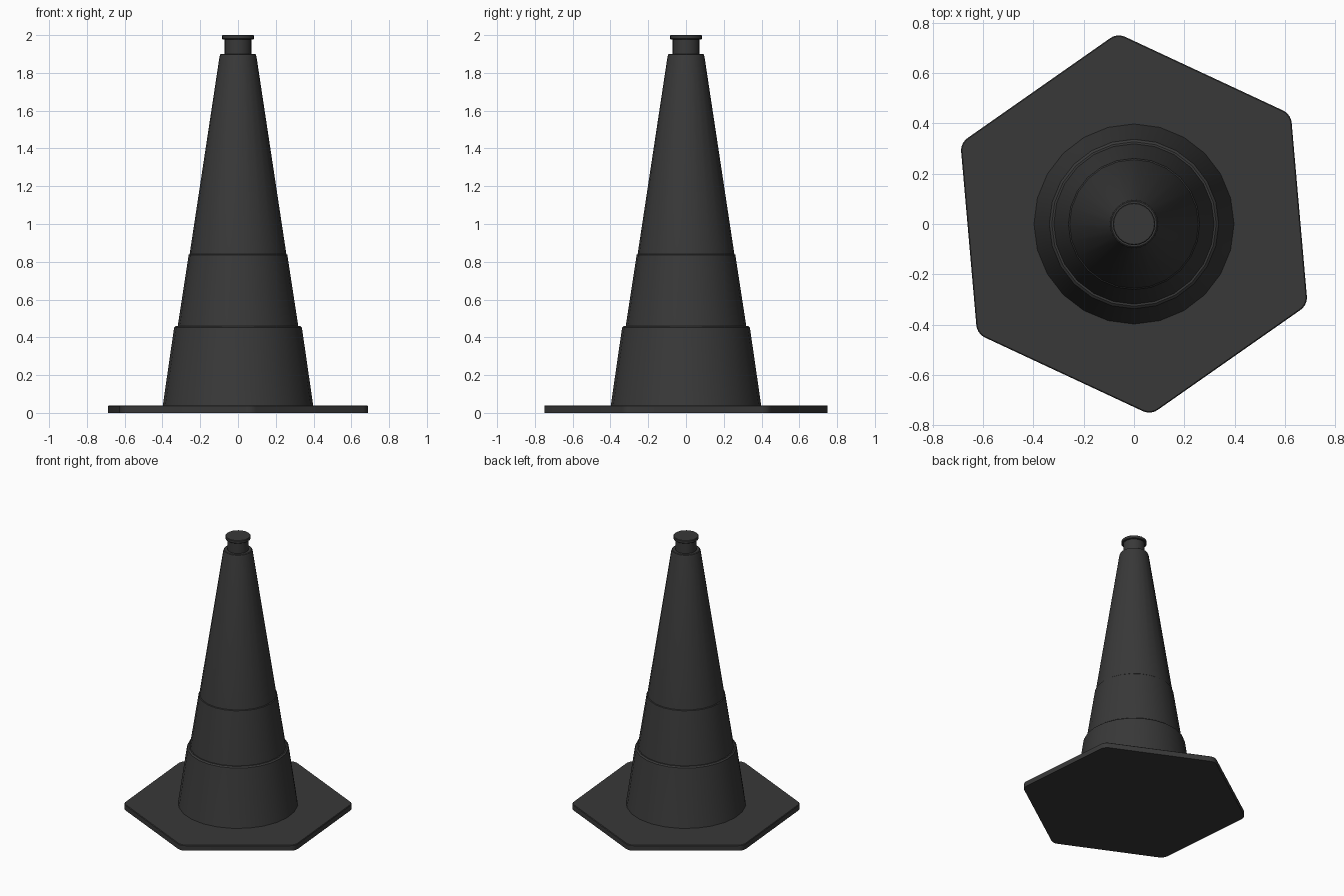
import bpy, bmesh, math
from mathutils import Vector

if "Cube" in bpy.data.objects:
    bpy.data.objects.remove(bpy.data.objects["Cube"])

SIDES = 24
dark = bpy.data.materials.new("dark_rubber")
dark.diffuse_color = (0.04, 0.04, 0.04, 1)
dark.use_nodes = True
dark.node_tree.nodes["Principled BSDF"].inputs["Base Color"].default_value = dark.diffuse_color


def finish(name, bm, angle=30):
    bmesh.ops.recalc_face_normals(bm, faces=bm.faces)
    mesh = bpy.data.meshes.new(name)
    bm.to_mesh(mesh)
    bm.free()
    ob = bpy.data.objects.new(name, mesh)
    bpy.context.collection.objects.link(ob)
    mesh.materials.append(dark)
    bpy.ops.object.select_all(action='DESELECT')
    ob.select_set(True)
    bpy.context.view_layer.objects.active = ob
    bpy.ops.object.shade_smooth_by_angle(angle=math.radians(angle))
    return ob


def lathe(name, profile):
    """Turn a list of (radius, height) into a capped round solid."""
    bm = bmesh.new()
    rings = []
    for r, z in profile:
        rings.append([bm.verts.new((r * math.cos(a), r * math.sin(a), z))
                      for a in (math.tau * i / SIDES for i in range(SIDES))])
    for low, high in zip(rings, rings[1:]):
        for i in range(SIDES):
            j = (i + 1) % SIDES
            bm.faces.new((low[i], low[j], high[j], high[i]))
    bm.faces.new(rings[0][::-1])
    bm.faces.new(rings[-1])
    return finish(name, bm)


# Hexagonal foot plate with rounded corners and a softened top edge
def plate_ring(bm, apothem, corner, z):
    ring = []
    for k in range(6):
        mid = math.radians(35 + 60 * k)
        d = (apothem - corner) / math.cos(math.radians(30))
        for s in range(6):
            a = mid + math.radians(-30 + 12 * s)
            ring.append(bm.verts.new((d * math.cos(mid) + corner * math.cos(a),
                                      d * math.sin(mid) + corner * math.sin(a), z)))
    return ring


bm = bmesh.new()
rings = [plate_ring(bm, a, c, z) for a, c, z in
         ((0.66, 0.06, 0), (0.66, 0.06, 0.036), (0.656, 0.056, 0.04))]
n = len(rings[0])
for low, high in zip(rings, rings[1:]):
    for i in range(n):
        j = (i + 1) % n
        bm.faces.new((low[i], low[j], high[j], high[i]))
bm.faces.new(rings[0][::-1])
bm.faces.new(rings[-1])
finish("base_plate", bm)

# Tapered body with its two sleeves, narrow neck and top lip
lathe("cone_body", [
    (0.403, 0.02), (0.398, 0.04), (0.340, 0.44), (0.337, 0.453), (0.327, 0.461),
    (0.319, 0.461), (0.263, 0.825), (0.261, 0.837), (0.256, 0.841),
    (0.098, 1.885), (0.094, 1.897), (0.090, 1.90),
    (0.071, 1.90), (0.071, 1.978), (0.081, 1.978), (0.084, 1.981),
    (0.084, 1.997), (0.081, 2.0)])
